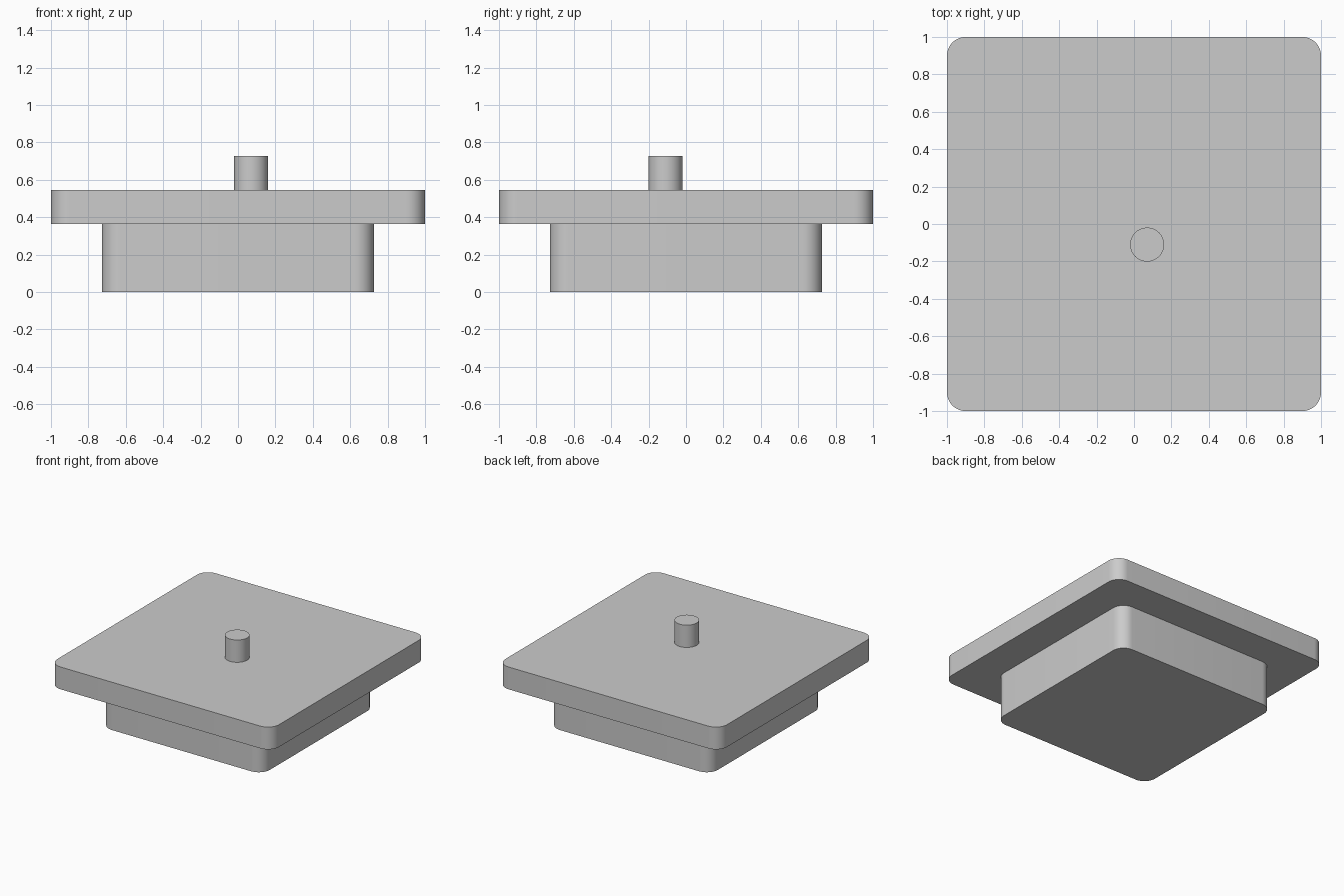
import bpy
import bmesh

default = bpy.data.objects.get("Cube")
if default:
    bpy.data.objects.remove(default, do_unlink=True)

UNIT = 2 / 11  # plate thickness

grey = bpy.data.materials.new("light grey")
grey.use_nodes = True
colour = (0.6, 0.6, 0.6, 1)
grey.diffuse_color = colour
grey.node_tree.nodes["Principled BSDF"].inputs["Base Color"].default_value = colour


def finish(obj, name):
    obj.name = obj.data.name = name
    obj.data.materials.append(grey)
    bpy.ops.object.select_all(action="DESELECT")
    obj.select_set(True)
    bpy.context.view_layer.objects.active = obj
    bpy.ops.object.shade_smooth_by_angle()


def rounded_slab(name, width, bottom, top, radius):
    """Square slab with its four upright edges rounded."""
    bm = bmesh.new()
    bmesh.ops.create_cube(bm, size=1)
    for v in bm.verts:
        v.co.x *= width
        v.co.y *= width
        v.co.z = top if v.co.z > 0 else bottom
    upright = [e for e in bm.edges
               if abs(e.verts[0].co.z - e.verts[1].co.z) > 0.01]
    bmesh.ops.bevel(bm, geom=upright, offset=radius, segments=12,
                    profile=0.5, affect="EDGES")
    mesh = bpy.data.meshes.new(name)
    bm.to_mesh(mesh)
    bm.free()
    obj = bpy.data.objects.new(name, mesh)
    bpy.context.collection.objects.link(obj)
    finish(obj, name)


# Base block and the wider plate on it
rounded_slab("base_block", 8 * UNIT, 0, 2 * UNIT, 0.1)
rounded_slab("top_plate", 11 * UNIT, 2 * UNIT, 3 * UNIT, 0.1)

# Off-centre pin standing on the plate
bpy.ops.mesh.primitive_cylinder_add(
    vertices=64, radius=UNIT / 2, depth=UNIT,
    location=(0.07, -0.11, 3.5 * UNIT))
finish(bpy.context.object, "pin")
